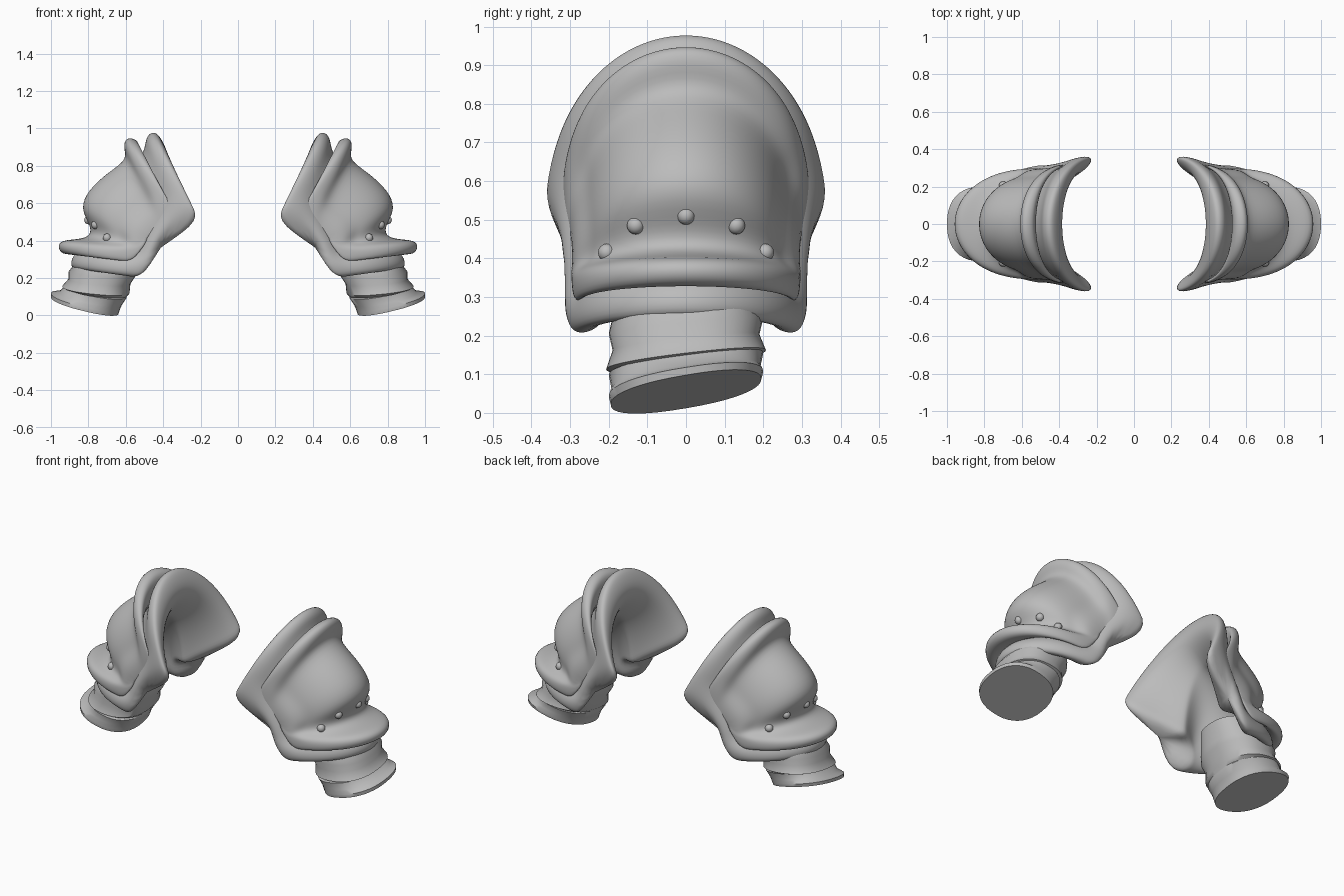
import bpy, bmesh, math
from mathutils import Vector

if "Cube" in bpy.data.objects:
    bpy.data.objects.remove(bpy.data.objects["Cube"])

steel = bpy.data.materials.new("grey_steel")
steel.diffuse_color = (0.5, 0.5, 0.5, 1)
steel.use_nodes = True
steel.node_tree.nodes["Principled BSDF"].inputs["Base Color"].default_value = steel.diffuse_color


def finish(name, bm, subdiv=0, angle=None):
    """Turn a bmesh into a smooth shaded object."""
    bmesh.ops.recalc_face_normals(bm, faces=bm.faces)
    me = bpy.data.meshes.new(name)
    bm.to_mesh(me)
    bm.free()
    me.materials.append(steel)
    ob = bpy.data.objects.new(name, me)
    bpy.context.collection.objects.link(ob)
    bpy.ops.object.select_all(action='DESELECT')
    ob.select_set(True)
    bpy.context.view_layer.objects.active = ob
    if angle:
        bpy.ops.object.shade_smooth_by_angle(angle=math.radians(angle))
    else:
        bpy.ops.object.shade_smooth()
    if subdiv:
        mod = ob.modifiers.new("smooth", 'SUBSURF')
        mod.levels = mod.render_levels = subdiv
    return ob


def shell(name, side, stations, power, segs=20):
    """Thick shell: arcs from front edge over the crown to the back edge.
    Station: edge x, edge z, half width, crown x, crown z, inset behind edge roll."""
    bm = bmesh.new()
    rows = []
    for ex, ez, w, ax, az, inset in stations:
        row = []
        for i in range(segs + 1):
            t = math.pi * (i / segs - 0.5)
            c = max(0.0, math.cos(t))
            s = min(1, max(0, (c - 0.12) / 0.2))
            y = math.sin(t) * (w - inset * s * s * (3 - 2 * s))
            k = c ** power
            row.append(bm.verts.new((side * (ex + (ax - ex) * k), y, ez + (az - ez) * k)))
        rows.append(row)
    n = len(rows)
    for j in range(n):
        a, b = rows[j], rows[(j + 1) % n]
        for i in range(segs):
            bm.faces.new((a[i], a[i + 1], b[i + 1], b[i]))
    for i in (0, segs):
        bm.faces.new([r[i] for r in rows])
    return finish(name, bm, 2)


def soft(v):
    """Slightly squared oval."""
    return math.copysign(abs(v) ** 0.86, v)


def sleeve(name, side, rings, segs=40):
    """Tilted oval rings joined into a ribbed sleeve."""
    bm = bmesh.new()
    rows = []
    for j, (lx, lz, rx, rz, ry) in enumerate(rings):
        tilt = 0.08 + 0.09 * j / (len(rings) - 1)
        row = []
        for i in range(segs):
            t = 2 * math.pi * i / segs
            u = 0.5 + 0.5 * soft(math.cos(t))
            y = ry * soft(math.sin(t))
            row.append(bm.verts.new((side * (lx + (rx - lx) * u), y, lz + (rz - lz) * u + tilt * y)))
        rows.append(row)
    for a, b in zip(rows, rows[1:]):
        for i in range(segs):
            k = (i + 1) % segs
            bm.faces.new((a[i], a[k], b[k], b[i]))
    bm.faces.new(rows[0])
    bm.faces.new(rows[-1])
    return finish(name, bm, 0, 50)


# inner plate: arched opening, funnel, rolled collar, hidden crown, lower lip, cavity
INNER = [
    (.49, .33, .15, .495, .69, 0),
    (.465, .335, .15, .475, .70, 0),
    (.37, .40, .22, .40, .79, 0),
    (.235, .465, .295, .372, .875, 0),
    (.195, .49, .345, .42, .965, 0),
    (.21, .525, .37, .455, .988, 0),
    (.29, .52, .358, .495, .955, .01),
    (.37, .46, .335, .495, .89, .035),
    (.425, .40, .325, .57, .74, .06),
    (.45, .34, .32, .69, .58, .06),
    (.46, .30, .32, .75, .41, .05),
    (.47, .26, .318, .885, .335, .01),
    (.485, .205, .305, .90, .265, 0),
    (.53, .195, .265, .87, .24, 0),
    (.56, .23, .20, .80, .28, 0),
    (.58, .32, .21, .64, .58, 0),
]
# outer plate: rolled rim, groove, dome, projecting bottom lip, inner side
OUTER = [
    (.41, .47, .29, .52, .80, 0),
    (.345, .50, .305, .525, .90, 0),
    (.318, .525, .32, .54, .945, 0),
    (.335, .55, .323, .602, .955, 0),
    (.39, .525, .316, .615, .90, .01),
    (.42, .49, .305, .59, .835, .03),
    (.455, .455, .30, .69, .77, .03),
    (.485, .43, .298, .805, .67, .03),
    (.505, .405, .296, .845, .57, .035),
    (.52, .385, .296, .79, .485, .035),
    (.525, .37, .296, .785, .425, .03),
    (.527, .355, .298, .86, .405, .01),
    (.53, .33, .298, .968, .403, 0),
    (.535, .285, .295, .96, .33, 0),
    (.57, .28, .27, .88, .32, 0),
    (.58, .34, .25, .74, .40, 0),
    (.52, .43, .25, .67, .62, 0),
]
# sleeve rings: inner x, z, outer x, z, half depth
RINGS = [
    (.52, .36, .82, .40, .15), (.54, .25, .87, .28, .19), (.545, .215, .905, .235, .20),
    (.575, .17, .905, .195, .19), (.58, .12, .94, .155, .207), (.595, .105, .92, .145, .183),
    (.595, .098, .925, .155, .20), (.62, .06, .955, .125, .193), (.632, .032, 1.0, .118, .20),
    (.638, .012, 1.0, .098, .195),
]
# rivets along the dome above the lip
RIVETS = [(.80, 0, .51), (.762, .13, .485), (.762, -.13, .485),
          (.70, .205, .415), (.70, -.205, .415)]

for label, side in (("right", 1), ("left", -1)):
    shell(label + "_inner_plate", side, INNER, 0.95)
    shell(label + "_outer_plate", side, OUTER, 0.88)
    sleeve(label + "_ribbed_sleeve", side, RINGS)
    bm = bmesh.new()
    for x, y, z in RIVETS:
        made = bmesh.ops.create_uvsphere(bm, u_segments=14, v_segments=8, radius=.023)
        bmesh.ops.translate(bm, verts=made["verts"], vec=Vector((side * x, y, z)))
    finish(label + "_rivets", bm)
